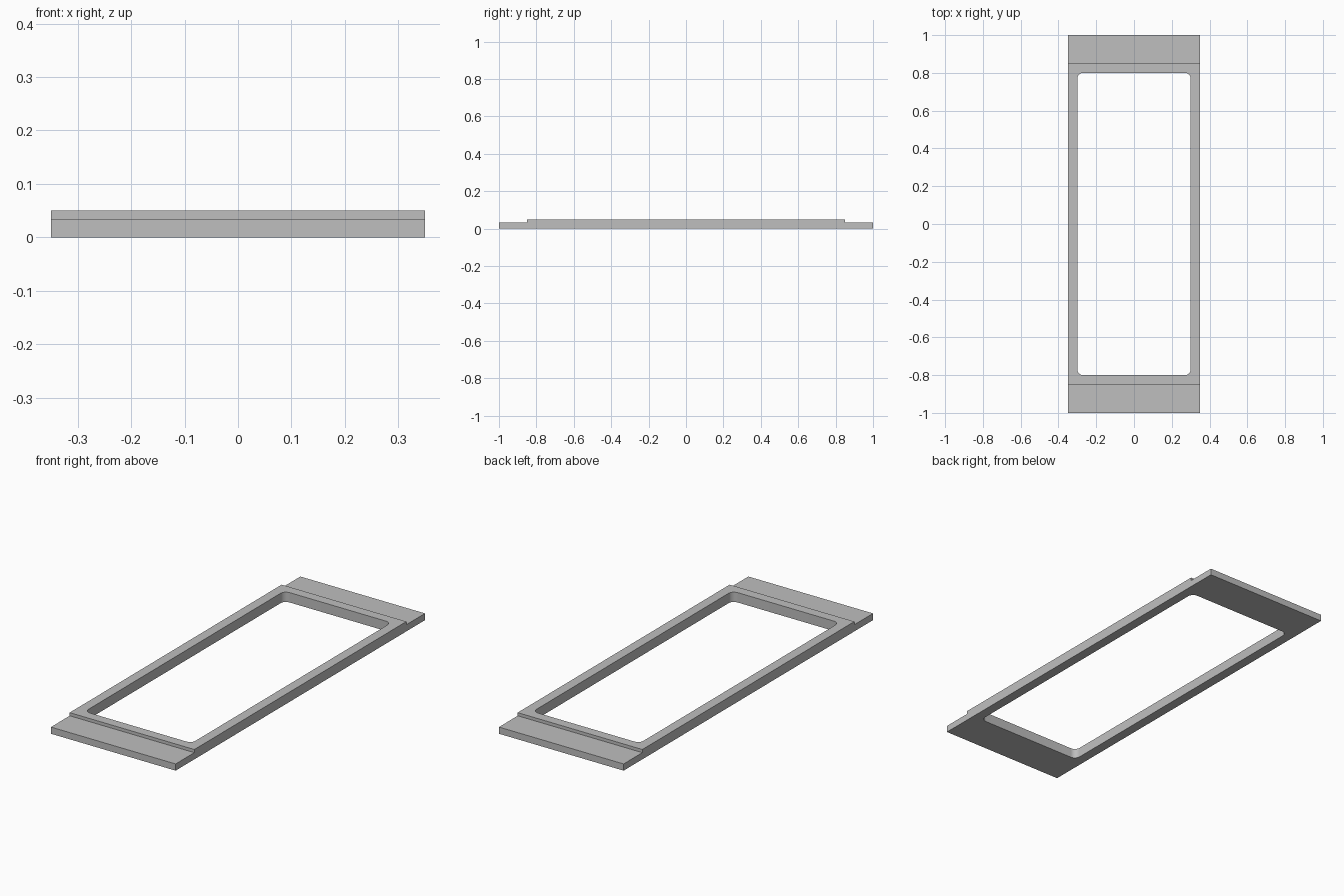
import bpy
import bmesh
from math import cos, sin, pi, radians
from mathutils import Vector

if "Cube" in bpy.data.objects:
    bpy.data.objects.remove(bpy.data.objects["Cube"], do_unlink=True)

HALF_WIDTH, HALF_LENGTH = 0.35, 1.0
STEP_Y, LEDGE_Z, TOP_Z = 0.85, 0.034, 0.05
OPEN_X, OPEN_Y, RADIUS = 0.30, 0.80, 0.03

grey = bpy.data.materials.new("plain grey")
grey.use_nodes = True
grey.diffuse_color = (0.52, 0.52, 0.52, 1)
grey.node_tree.nodes["Principled BSDF"].inputs["Base Color"].default_value = grey.diffuse_color


def prism(name, outline, sweep):
    """Extrude a closed outline along a vector into a solid."""
    bm = bmesh.new()
    face = bm.faces.new([bm.verts.new(p) for p in outline])
    moved = bmesh.ops.extrude_face_region(bm, geom=[face])["geom"]
    bmesh.ops.translate(bm, vec=Vector(sweep),
                        verts=[v for v in moved if isinstance(v, bmesh.types.BMVert)])
    bmesh.ops.recalc_face_normals(bm, faces=bm.faces)
    mesh = bpy.data.meshes.new(name)
    bm.to_mesh(mesh)
    bm.free()
    mesh.materials.append(grey)
    obj = bpy.data.objects.new(name, mesh)
    bpy.context.collection.objects.link(obj)
    return obj


# Stepped side profile swept across the width
half = [(HALF_LENGTH, 0), (HALF_LENGTH, LEDGE_Z), (STEP_Y, LEDGE_Z), (STEP_Y, TOP_Z)]
profile = half + [(-y, z) for y, z in reversed(half)]
frame = prism("frame", [(-HALF_WIDTH, y, z) for y, z in profile], (2 * HALF_WIDTH, 0, 0))

# Rounded rectangular opening through the middle
STEPS = 8
outline = []
for corner, (sx, sy) in enumerate([(1, 1), (-1, 1), (-1, -1), (1, -1)]):
    for i in range(STEPS + 1):
        a = (corner + i / STEPS) * pi / 2
        outline.append((sx * (OPEN_X - RADIUS) + RADIUS * cos(a),
                        sy * (OPEN_Y - RADIUS) + RADIUS * sin(a), -0.1))
cutter = prism("opening_cutter", outline, (0, 0, 0.3))
cutter.hide_render = True

cut = frame.modifiers.new("opening", 'BOOLEAN')
cut.operation = 'DIFFERENCE'
cut.solver = 'EXACT'
cut.object = cutter

bpy.ops.object.select_all(action='DESELECT')
frame.select_set(True)
bpy.context.view_layer.objects.active = frame
bpy.ops.object.modifier_apply(modifier=cut.name)
bpy.data.objects.remove(cutter, do_unlink=True)
bpy.ops.object.shade_smooth_by_angle(angle=radians(30))
